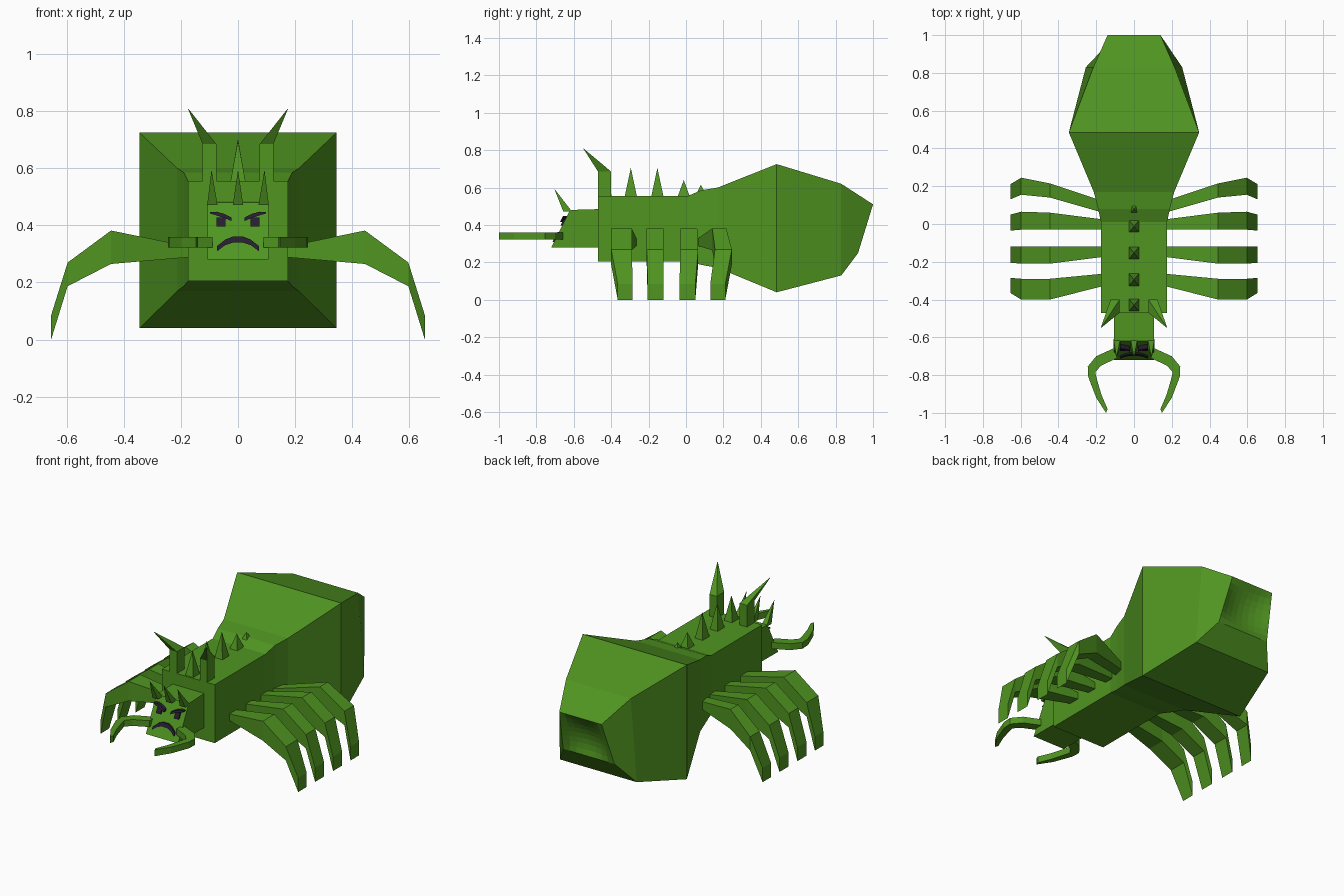
import bpy, bmesh
from mathutils import Vector

if "Cube" in bpy.data.objects:
    bpy.data.objects.remove(bpy.data.objects["Cube"])


def material(name, rgb):
    m = bpy.data.materials.new(name)
    m.diffuse_color = (*rgb, 1)
    m.use_nodes = True
    m.node_tree.nodes["Principled BSDF"].inputs["Base Color"].default_value = m.diffuse_color
    return m


GREEN = material("green", (0.08, 0.30, 0.015))
DARK = material("dark", (0.02, 0.012, 0.03))


def make(name, bm, mat=GREEN, fix=True):
    if fix:
        bmesh.ops.recalc_face_normals(bm, faces=bm.faces)
    me = bpy.data.meshes.new(name)
    bm.to_mesh(me)
    bm.free()
    me.materials.append(mat)
    ob = bpy.data.objects.new(name, me)
    bpy.context.collection.objects.link(ob)
    return ob


def loft(name, rings, mat=GREEN, cap_end=True):
    """Skin a list of equally sized vertex rings."""
    bm = bmesh.new()
    vs = [[bm.verts.new(p) for p in r] for r in rings]
    n = len(vs[0])
    for a, b in zip(vs, vs[1:]):
        for i in range(n):
            j = (i + 1) % n
            bm.faces.new((a[i], a[j], b[j], b[i]))
    bm.faces.new(vs[0])
    if cap_end:
        bm.faces.new(vs[-1])
    return make(name, bm, mat)


def pair(name, rings, mat=GREEN):
    """Loft a part on the right and its mirror image on the left."""
    for side, s in (("right", 1), ("left", -1)):
        loft(f"{name}_{side}", [[(s * x, y, z) for x, y, z in r] for r in rings], mat)


def section(y, w, z0, z1, wt=None, yt=None):
    wt, yt = wt or w, yt or y
    return [(-w, y, z0), (w, y, z0), (wt, yt, z1), (-wt, yt, z1)]


def spike(name, base, tip):
    bm = bmesh.new()
    b = [bm.verts.new(p) for p in base]
    t = bm.verts.new(tip)
    bm.faces.new(b)
    for i in range(4):
        bm.faces.new((b[i], b[(i + 1) % 4], t))
    return make(name, bm)


def square(x, y, z, hx, hy):
    return [(x - hx, y - hy, z), (x + hx, y - hy, z), (x + hx, y + hy, z), (x - hx, y + hy, z)]


# Thorax flaring into the abdomen, open at the rear
end = section(0.92, 0.17, 0.25, 0.51, 0.14, 1.0)
loft("body", [section(-0.47, 0.175, 0.205, 0.555),
              section(0.01, 0.175, 0.205, 0.555),
              section(0.08, 0.19, 0.187, 0.585),
              section(0.17, 0.213, 0.17, 0.60),
              section(0.485, 0.345, 0.04, 0.725),
              section(0.83, 0.255, 0.13, 0.62, 0.215),
              end], cap_end=False)

# Dished rear of the abdomen
N = 8
bm = bmesh.new()
bl, br, tr, tl = map(Vector, end)
grid = []
for j in range(N + 1):
    v = j / N
    row = []
    for i in range(N + 1):
        u = i / N
        p = bl.lerp(br, u).lerp(tl.lerp(tr, u), v)
        p.y -= 0.04 * 16 * u * (1 - u) * v * (1 - v)
        row.append(bm.verts.new(p))
    grid.append(row)
for j in range(N):
    for i in range(N):
        bm.faces.new((grid[j][i + 1], grid[j][i], grid[j + 1][i], grid[j + 1][i + 1]))
make("abdomen_rear", bm, fix=False)

# Head with slanted face
loft("head", [section(-0.45, 0.105, 0.28, 0.485),
              section(-0.72, 0.107, 0.28, 0.48, 0.107, -0.62)])

# Head spikes
for k, x in enumerate((-0.09, 0, 0.09)):
    spike(f"head_spike_{k + 1}", square(x, -0.633, 0.472, 0.018, 0.023), (x * 1.03, -0.705, 0.595))

# Spikes along the back
for k, (y, z) in enumerate(((-0.43, 0.70), (-0.295, 0.705), (-0.153, 0.705), (-0.012, 0.64), (0.08, 0.615))):
    spike(f"back_spike_{k + 1}", square(0, y, 0.55, 0.027, 0.033), (0, y, z))

# Shoulder horns: post with a point leaning out and forward
pair("horn", [square(0.1, -0.435, 0.55, 0.024, 0.035),
              square(0.1, -0.435, 0.685, 0.024, 0.035),
              square(0.174, -0.548, 0.808, 0.001, 0.001)])

# Legs: root, knee, ankle and foot spans in y
LEGS = (((-0.32, -0.26), (-0.40, -0.29), (-0.40, -0.29), (-0.365, -0.285)),
        ((-0.17, -0.12), (-0.21, -0.12), (-0.21, -0.12), (-0.205, -0.12)),
        ((-0.03, 0.02), (-0.03, 0.06), (-0.03, 0.065), (-0.035, 0.05)),
        ((0.05, 0.11), (0.14, 0.215), (0.155, 0.245), (0.13, 0.21)))
STATIONS = ((0.13, 0.292, 0.318), (0.445, 0.265, 0.382), (0.597, 0.187, 0.27), (0.655, 0.0, 0.085))
for k, spans in enumerate(LEGS):
    pair(f"leg_{k + 1}", [[(x, a, z0), (x, b, z0), (x, b, z1), (x, a, z1)]
                          for (a, b), (x, z0, z1) in zip(spans, STATIONS)])

# Curved mandibles: outer and inner edge points
EDGES = ((0.09, -0.65, 0.09, -0.71), (0.20, -0.70, 0.175, -0.75), (0.245, -0.755, 0.205, -0.785),
         (0.242, -0.81, 0.197, -0.82), (0.20, -0.92, 0.172, -0.905), (0.148, -1.0, 0.14, -0.98))
pair("mandible", [[(ox, oy, 0.322), (ix, iy, 0.322), (ix, iy, 0.36), (ox, oy, 0.36)]
                  for ox, oy, ix, iy in EDGES])


def face_strip(points, depth):
    """Sections of a raised strip on the slanted face: (x, low z, high z)."""
    def on(x, z, d):
        return (x, -0.72 + (z - 0.28) * 0.5 - d, z)
    return [[on(x, a, -0.01), on(x, b, -0.01), on(x, b, depth), on(x, a, depth)] for x, a, b in points]


# Facial features
pair("eye", face_strip(((0.044, 0.396, 0.428), (0.075, 0.396, 0.428)), 0.01), DARK)
pair("eyebrow", face_strip(((0.022, 0.415, 0.427), (0.05, 0.427, 0.441), (0.075, 0.435, 0.448),
                            (0.098, 0.442, 0.447)), 0.022), DARK)
loft("mouth", face_strip(((-0.073, 0.31, 0.328), (-0.045, 0.331, 0.35), (-0.018, 0.34, 0.361),
                          (0.018, 0.34, 0.361), (0.045, 0.331, 0.35), (0.073, 0.31, 0.328)), 0.008), DARK)
